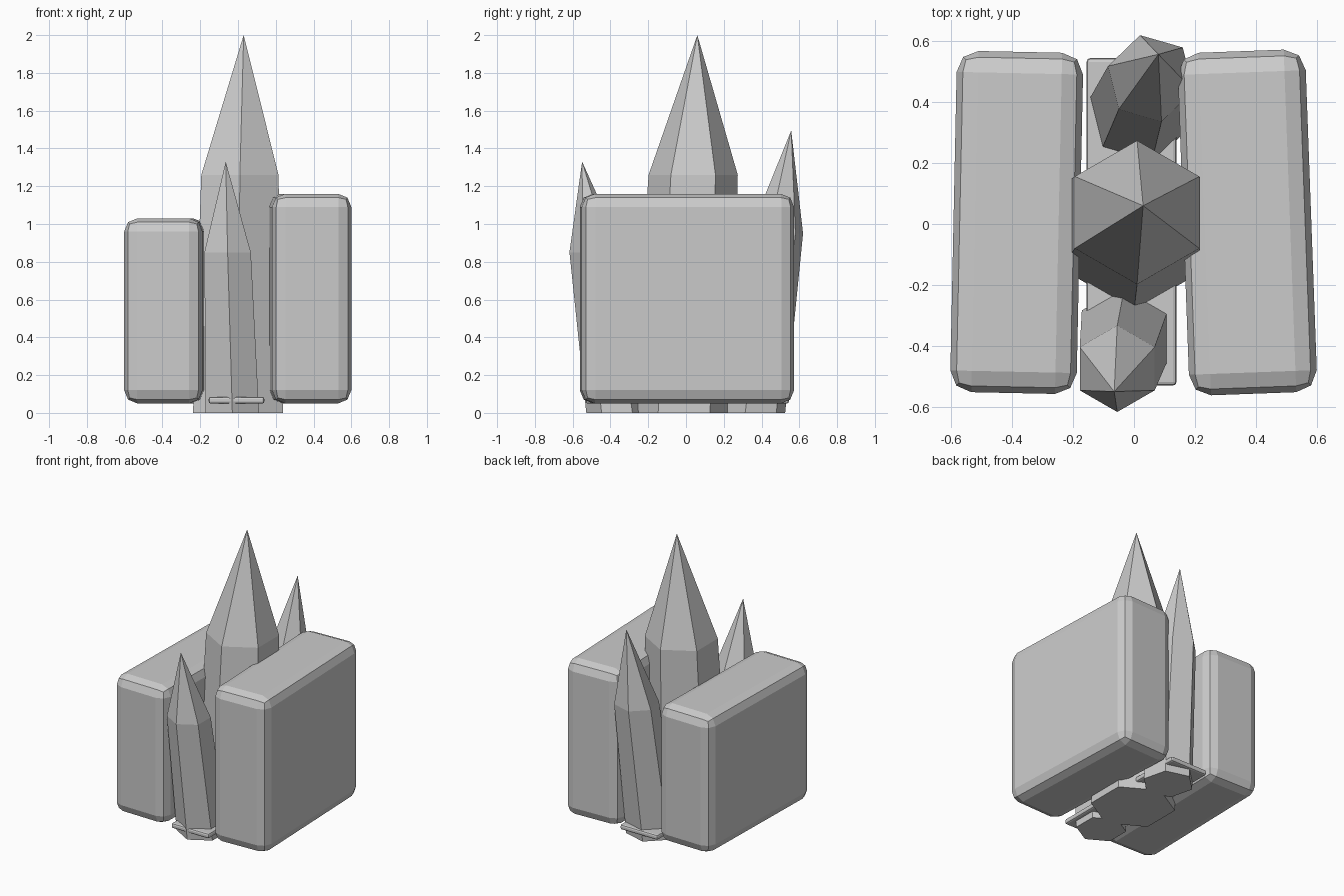
import bpy
import bmesh
from math import radians, cos, sin
from mathutils import Matrix

default = bpy.data.objects.get("Cube")
if default:
    bpy.data.objects.remove(default, do_unlink=True)

# One stone colour for everything
stone = bpy.data.materials.new("grey_stone")
stone.use_nodes = True
GREY = (0.6, 0.6, 0.6, 1.0)
stone.diffuse_color = GREY
stone.node_tree.nodes["Principled BSDF"].inputs["Base Color"].default_value = GREY


def finish(bm, name):
    bmesh.ops.recalc_face_normals(bm, faces=bm.faces)
    mesh = bpy.data.meshes.new(name)
    bm.to_mesh(mesh)
    bm.free()
    mesh.materials.append(stone)
    obj = bpy.data.objects.new(name, mesh)
    bpy.context.collection.objects.link(obj)
    return obj


def block(name, size, centre, turn, bevel):
    """Box with rounded edges, turned about the vertical."""
    bm = bmesh.new()
    bmesh.ops.create_cube(bm, size=1)
    bmesh.ops.scale(bm, vec=size, verts=bm.verts)
    bmesh.ops.bevel(bm, geom=bm.edges[:], offset=bevel, segments=2,
                    profile=0.5, affect='EDGES')
    spin = Matrix.Rotation(radians(turn), 4, 'Z')
    bmesh.ops.transform(bm, matrix=Matrix.Translation(centre) @ spin, verts=bm.verts)
    return finish(bm, name)


def crystal(name, base, base_r, waist, waist_r, tip, start):
    """Leaning six-sided shaft from the ground to a waist, then a point."""
    bm = bmesh.new()
    rings = []
    for (x, y, z), r in ((base, base_r), (waist, waist_r)):
        angles = [radians(start + 60 * i) for i in range(6)]
        rings.append([bm.verts.new((x + r * cos(a), y + r * sin(a), z)) for a in angles])
    low, high = rings
    point = bm.verts.new(tip)
    bm.faces.new(low)
    for i in range(6):
        j = (i + 1) % 6
        bm.faces.new((low[i], low[j], high[j], high[i]))
        bm.faces.new((high[i], high[j], point))
    return finish(bm, name)


# Two tall side blocks
block("right_block", (0.415, 1.12, 0.98), (-0.385, 0.005, 0.54), -1.2, 0.07)
block("left_block", (0.42, 1.125, 1.11), (0.372, 0.005, 0.605), 2.1, 0.07)

# Thin slab joining the blocks
block("floor_slab", (0.295, 1.075, 0.036), (-0.008, 0.007, 0.067), 0, 0.012)

# Three crystals in the gap
crystal("centre_crystal", (0, -0.01, 0), 0.275,
        (0.01, 0.038, 1.26), 0.236, (0.03, 0.06, 2.0), 30)
crystal("front_crystal", (-0.03, -0.365, 0), 0.163,
        (-0.055, -0.475, 0.85), 0.142, (-0.065, -0.55, 1.33), 30)
crystal("back_crystal", (0.015, 0.36, 0), 0.17,
        (0.055, 0.478, 0.95), 0.146, (0.08, 0.557, 1.495), 44)
